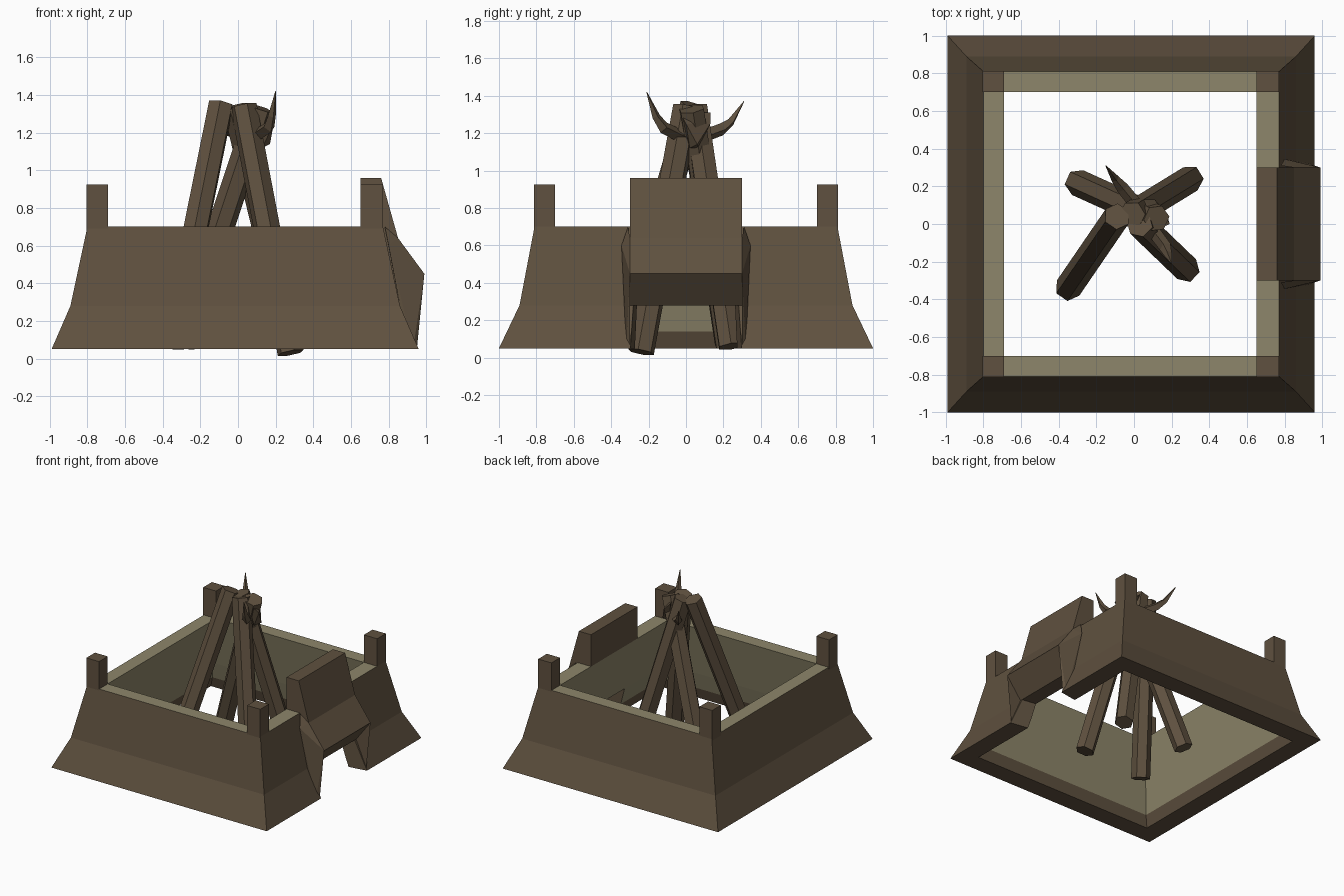
import bpy, bmesh, math
from mathutils import Vector

if "Cube" in bpy.data.objects:
    bpy.data.objects.remove(bpy.data.objects["Cube"])


def material(name, rgb):
    m = bpy.data.materials.new(name)
    m.diffuse_color = (*rgb, 1)
    m.use_nodes = True
    m.node_tree.nodes["Principled BSDF"].inputs["Base Color"].default_value = m.diffuse_color
    return m


BROWN = material("weathered brown", (0.115, 0.082, 0.050))
TAN = material("pale olive tan", (0.27, 0.24, 0.145))


def finish(name, bm, mats=(BROWN,)):
    bmesh.ops.recalc_face_normals(bm, faces=bm.faces)
    me = bpy.data.meshes.new(name)
    bm.to_mesh(me)
    bm.free()
    for m in mats:
        me.materials.append(m)
    ob = bpy.data.objects.new(name, me)
    bpy.context.collection.objects.link(ob)
    return ob


def hull(name, pts):
    bm = bmesh.new()
    for p in pts:
        bm.verts.new(p)
    r = bmesh.ops.convex_hull(bm, input=bm.verts)
    bmesh.ops.delete(bm, geom=[v for v in bm.verts if not v.link_faces], context='VERTS')
    bmesh.ops.dissolve_limit(bm, angle_limit=0.01, verts=bm.verts, edges=bm.edges)
    return finish(name, bm)


def box(name, x, y, z):
    return hull(name, [(a, b, c) for a in x for b in y for c in z])


def tube(name, path, radii, sides):
    """Sweep a polygon along a path; the ends are capped."""
    bm = bmesh.new()
    path = [Vector(p) for p in path]
    rings = []
    for i, p in enumerate(path):
        d = path[min(i + 1, len(path) - 1)] - path[max(i - 1, 0)]
        q = d.to_track_quat('Z', 'Y')
        rings.append([bm.verts.new(p + q @ Vector((radii[i] * math.cos(t), radii[i] * math.sin(t), 0)))
                      for t in (2 * math.pi * k / sides for k in range(sides))])
    for a, b in zip(rings, rings[1:]):
        for k in range(sides):
            n = (k + 1) % sides
            bm.faces.new((a[k], a[n], b[n], b[k]))
    bm.faces.new(rings[0])
    bm.faces.new(rings[-1])
    return finish(name, bm)


# Sloped wall ring: rectangles as (left, right, half depth, height), outside up then inside down
LEVELS = [(-.99, .96, 1.0, .05), (-.89, .86, .89, .28), (-.80, .77, .81, .70),
          (-.69, .65, .70, .70), (-.78, .74, .79, .28), (-.81, .78, .825, .14),
          (-.84, .81, .85, .05)]
bm = bmesh.new()
loops = [[bm.verts.new(p) for p in ((l, -d, z), (r, -d, z), (r, d, z), (l, d, z))]
         for l, r, d, z in LEVELS]
for i, a in enumerate(loops):
    b = loops[(i + 1) % len(loops)]
    for k in range(4):
        n = (k + 1) % 4
        f = bm.faces.new((a[k], a[n], b[n], b[k]))
        f.material_index = 1 if i in (2, 3, 4) else 0   # rim and upper inside are tan
walls = finish("walls", bm, (BROWN, TAN))

# Doorway cut through the right wall
cutter = hull("doorway_cutter", [(x, s * y, z) for x, y in ((.60, .24), (1.1, .32))
                                 for s in (-1, 1) for z in (-.1, .28)])
cutter.hide_render = True
mod = walls.modifiers.new("doorway", 'BOOLEAN')
mod.operation = 'DIFFERENCE'
mod.solver = 'EXACT'
mod.object = cutter
bpy.context.view_layer.objects.active = walls
bpy.ops.object.modifier_apply(modifier=mod.name)
bpy.data.objects.remove(cutter)

# Corner posts
for x in ((-.805, -.69), (.65, .77)):
    for s in (-1, 1):
        box("corner_post", x, (s * .70, s * .812), (.66, .925))

# Gate hood over the doorway: side profile extruded across y
PROFILE = [(.65, .96), (.76, .96), (.85, .64), (.99, .45), (.86, .28), (.75, .28), (.65, .70)]
bm = bmesh.new()
ends = [[bm.verts.new((x, y, z)) for x, z in PROFILE] for y in (-.30, .30)]
for e in ends:
    bm.faces.new(e)
for k in range(len(PROFILE)):
    n = (k + 1) % len(PROFILE)
    bm.faces.new((ends[0][k], ends[0][n], ends[1][n], ends[1][k]))
finish("gate_hood", bm)

# Flared cheeks beside the doorway
for s in (-1, 1):
    hull("gate_cheek", [(.99, s * .30, .45), (.95, s * .30, .05), (.85, s * .30, .64),
                        (.78, s * .31, .70), (.80, s * .345, .60), (.86, s * .33, .28),
                        (.93, s * .32, .05), (.86, s * .30, .28)])

# Four leaning poles
for foot, top in (((-.35, -.34, .07), (-.09, .04, 1.35)),
                  ((.28, -.24, .03), (.03, .0, 1.34)),
                  ((.30, .24, .06), (-.01, .05, 1.34)),
                  ((-.30, .22, .07), (.12, .03, 1.33))):
    tube("leaning_pole", (foot, top), (.072, .072), 6)

# Skull-like wedge with two horns at the top
hull("skull", [(.12, -.03, 1.31), (.05, .13, 1.31), (.19, .0, 1.25), (.11, .13, 1.25),
               (.13, .02, 1.12), (.10, .07, 1.12), (.17, .06, 1.14)])
tube("horn_front", ((.09, -.02, 1.18), (.165, -.12, 1.23), (.18, -.16, 1.29), (.20, -.21, 1.42)),
     (.035, .033, .022, .002), 4)
tube("horn_back", ((.03, .08, 1.18), (-.06, .19, 1.22), (-.10, .24, 1.26), (-.15, .31, 1.37)),
     (.035, .033, .022, .002), 4)
